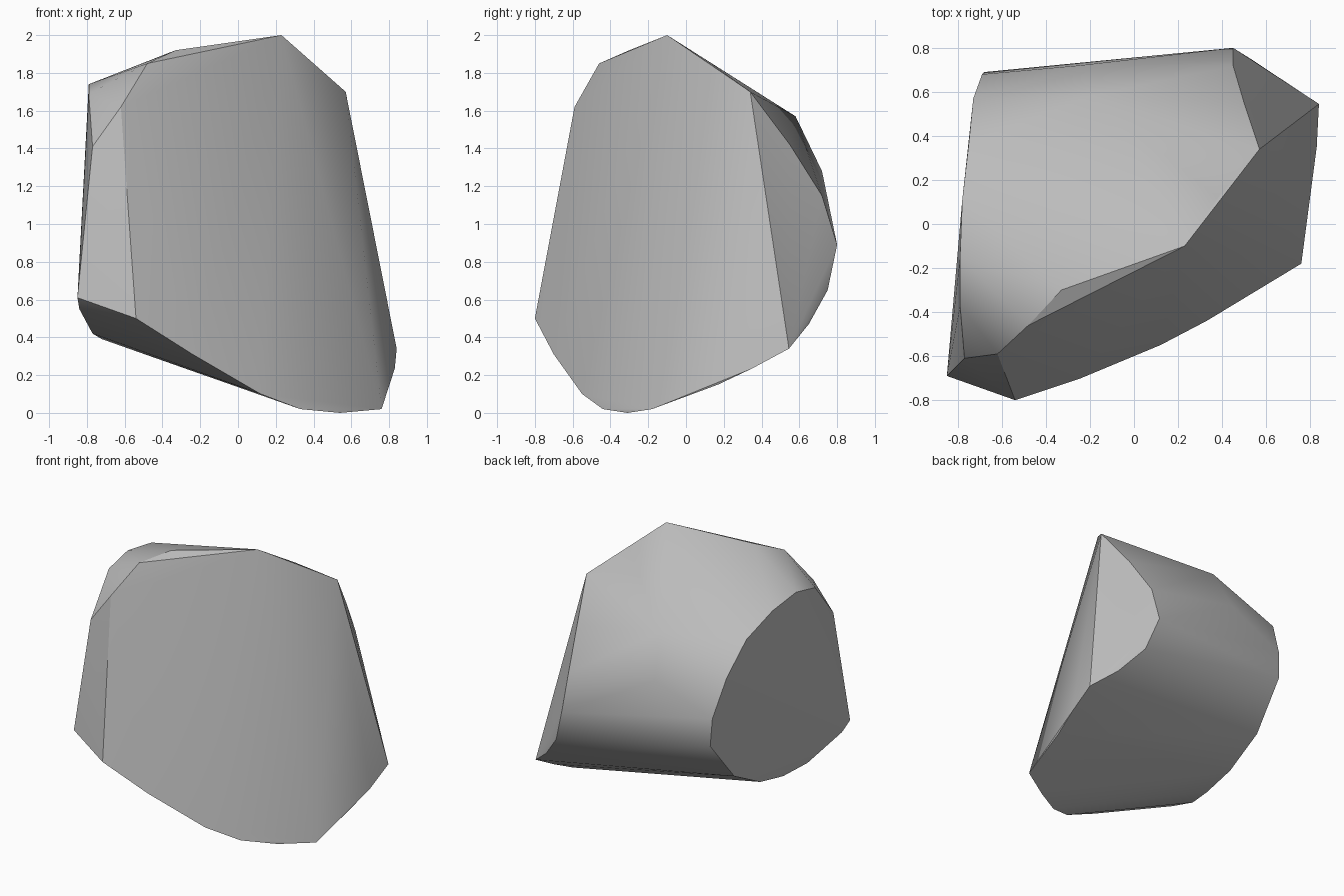
import bpy, bmesh, math

if "Cube" in bpy.data.objects:
    bpy.data.objects.remove(bpy.data.objects["Cube"])

# Stone colour
stone = bpy.data.materials.new("grey_stone")
stone.use_nodes = True
grey = (0.5, 0.5, 0.5, 1)
stone.diffuse_color = grey
stone.node_tree.nodes["Principled BSDF"].inputs["Base Color"].default_value = grey

# Rim of the broken front and right-hand faces
crest = [(.23, -.1, 2), (-.33, -.3, 1.92), (-.48, -.46, 1.85), (-.62, -.59, 1.62), (-.77, -.61, 1.41)]
front_foot = [(-.85, -.69, .61), (-.54, -.8, .5), (-.24, -.7, .31), (.12, -.55, .1),
              (.33, -.44, .02), (.54, -.31, 0), (.76, -.18, .02)]
side_rim = [(.8, .17, .15), (.83, .35, .235), (.84, .545, .34), (.57, .34, 1.7), (.38, .12, 1.86)]

# Rim of the chipped back corner, and the bulge of the back
corner = [(.5, .55, 1.42), (.45, .72, 1.15), (.45, .8, .89), (.53, .75, .65), (.68, .65, .47)]
back = [(-.2, .58, 1.57), (-.25, .72, 1.28)]

# Rim of the rounded flat end
end_rim = [(-.79, -.37, 1.69), (-.79, -.15, 1.74), (-.78, .11, 1.7), (-.75, .37, 1.58), (-.73, .57, 1.37),
           (-.69, .68, 1.1), (-.68, .69, .9), (-.7, .44, .59), (-.71, .15, .44),
           (-.72, -.1, .39), (-.77, -.31, .42), (-.84, -.61, .55)]

# Wrap one convex solid around the rims
bm = bmesh.new()
for point in crest + front_foot + side_rim + corner + back + end_rim:
    bm.verts.new(point)
hull = bmesh.ops.convex_hull(bm, input=bm.verts)
loose = [v for v in bm.verts if not v.link_faces]
bmesh.ops.delete(bm, geom=loose, context="VERTS")
bmesh.ops.dissolve_limit(bm, angle_limit=math.radians(2), verts=bm.verts, edges=bm.edges)
bmesh.ops.recalc_face_normals(bm, faces=bm.faces)
mesh = bpy.data.meshes.new("rock")
bm.to_mesh(mesh)
bm.free()
mesh.materials.append(stone)

rock = bpy.data.objects.new("rock", mesh)
bpy.context.collection.objects.link(rock)
bpy.ops.object.select_all(action="DESELECT")
rock.select_set(True)
bpy.context.view_layer.objects.active = rock
bpy.ops.object.shade_smooth_by_angle(angle=math.radians(30))
